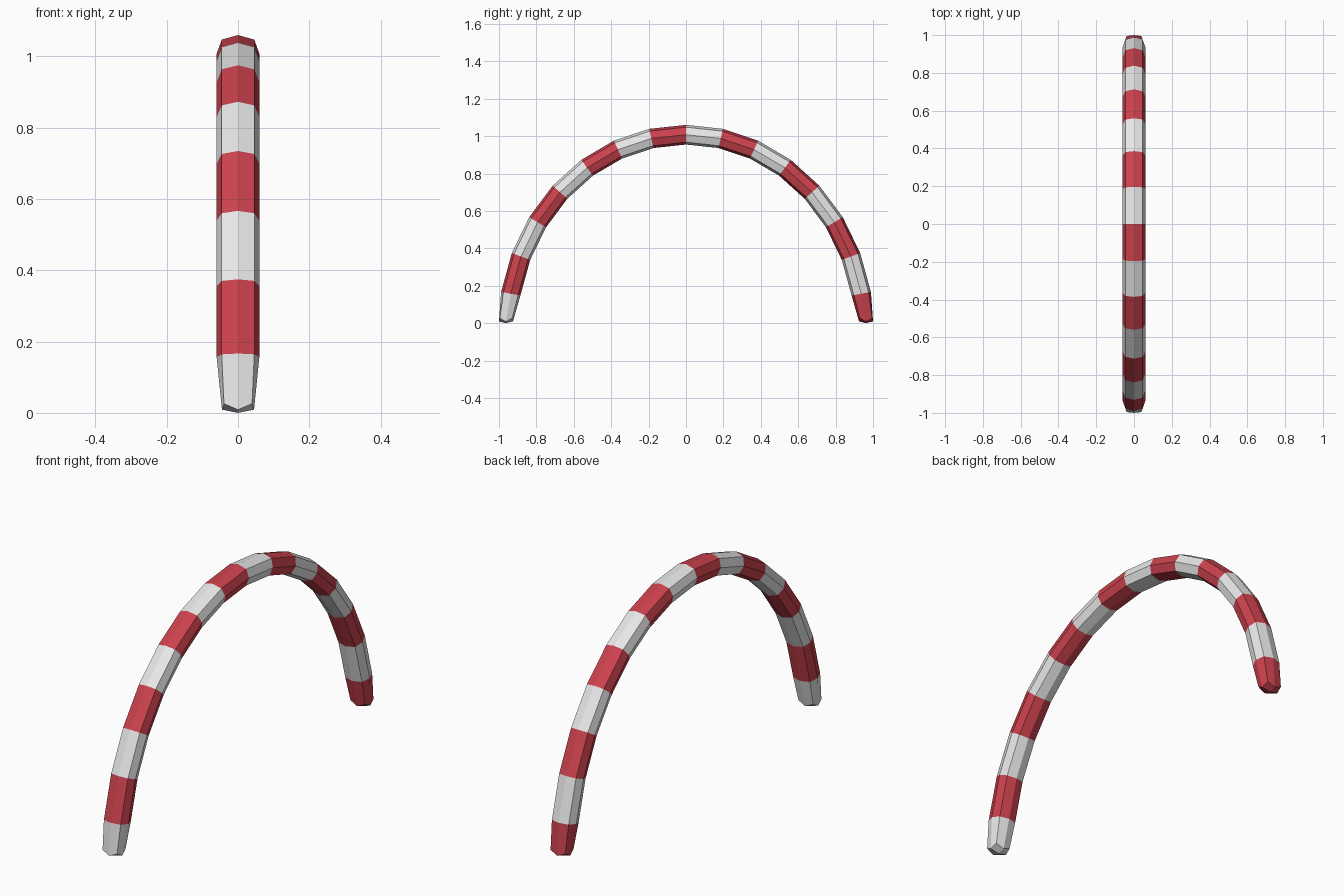
import bpy, bmesh
from math import sin, cos, pi
from mathutils import Vector

old = bpy.data.objects.get("Cube")
if old:
    bpy.data.objects.remove(old)


def make_material(name, rgb):
    mat = bpy.data.materials.new(name)
    mat.use_nodes = True
    mat.diffuse_color = (*rgb, 1)
    mat.node_tree.nodes["Principled BSDF"].inputs["Base Color"].default_value = (*rgb, 1)
    return mat


SEGMENTS = 16
HALF_WIDTH, HALF_DEPTH = 0.06, 0.0525
CORNER = 0.76  # softened square: four mid points and four pulled-in corners
SECTION = [(0, 1), (CORNER, CORNER), (1, 0), (CORNER, -CORNER),
           (0, -1), (-CORNER, -CORNER), (-1, 0), (-CORNER, CORNER)]


def arch_ring(bm, step):
    """Cross-section of the tube, square to the elliptical arch."""
    a = pi * step / SEGMENTS - pi / 2
    outer = Vector((0, 1.008 * sin(a), 1.11 * cos(a) - 0.05))
    normal = Vector((0, sin(a) / 0.955, cos(a) / 1.058)).normalized()
    centre = outer - normal * HALF_DEPTH
    return [bm.verts.new(centre + normal * v * HALF_DEPTH + Vector((u * HALF_WIDTH, 0, 0)))
            for u, v in SECTION]


def foot_ring(bm, side):
    """Narrowed end of the tube, with raised corners."""
    ring = []
    for i, (u, v) in enumerate(SECTION):
        corner = i % 2
        spread = 1.15 if corner else 1
        ring.append(bm.verts.new((u * 0.045 * spread,
                                  side * (0.9625 + v * 0.0375 * spread),
                                  0.026 if corner else 0.009)))
    return ring


# Striped arch tube
bm = bmesh.new()
rings = [foot_ring(bm, -1)]
rings += [arch_ring(bm, k) for k in range(1, SEGMENTS)]
rings.append(foot_ring(bm, 1))
for k in range(SEGMENTS):
    a, b = rings[k], rings[k + 1]
    for i in range(8):
        j = (i + 1) % 8
        face = bm.faces.new((a[i], a[j], b[j], b[i]))
        face.material_index = k % 2

# Shallow pointed caps under both feet
for ring, side, colour in ((rings[0], -1, 0), (rings[-1], 1, 1)):
    tip = bm.verts.new((0, side * 0.9625, 0))
    for i in range(0, 8, 2):
        face = bm.faces.new((ring[i], ring[i + 1], ring[(i + 2) % 8], tip))
        face.material_index = colour

bmesh.ops.recalc_face_normals(bm, faces=bm.faces)
mesh = bpy.data.meshes.new("striped_arch")
bm.to_mesh(mesh)
bm.free()
mesh.materials.append(make_material("white", (0.8, 0.8, 0.8)))
mesh.materials.append(make_material("red", (0.6, 0.054, 0.075)))
arch = bpy.data.objects.new("striped_arch", mesh)
bpy.context.collection.objects.link(arch)
